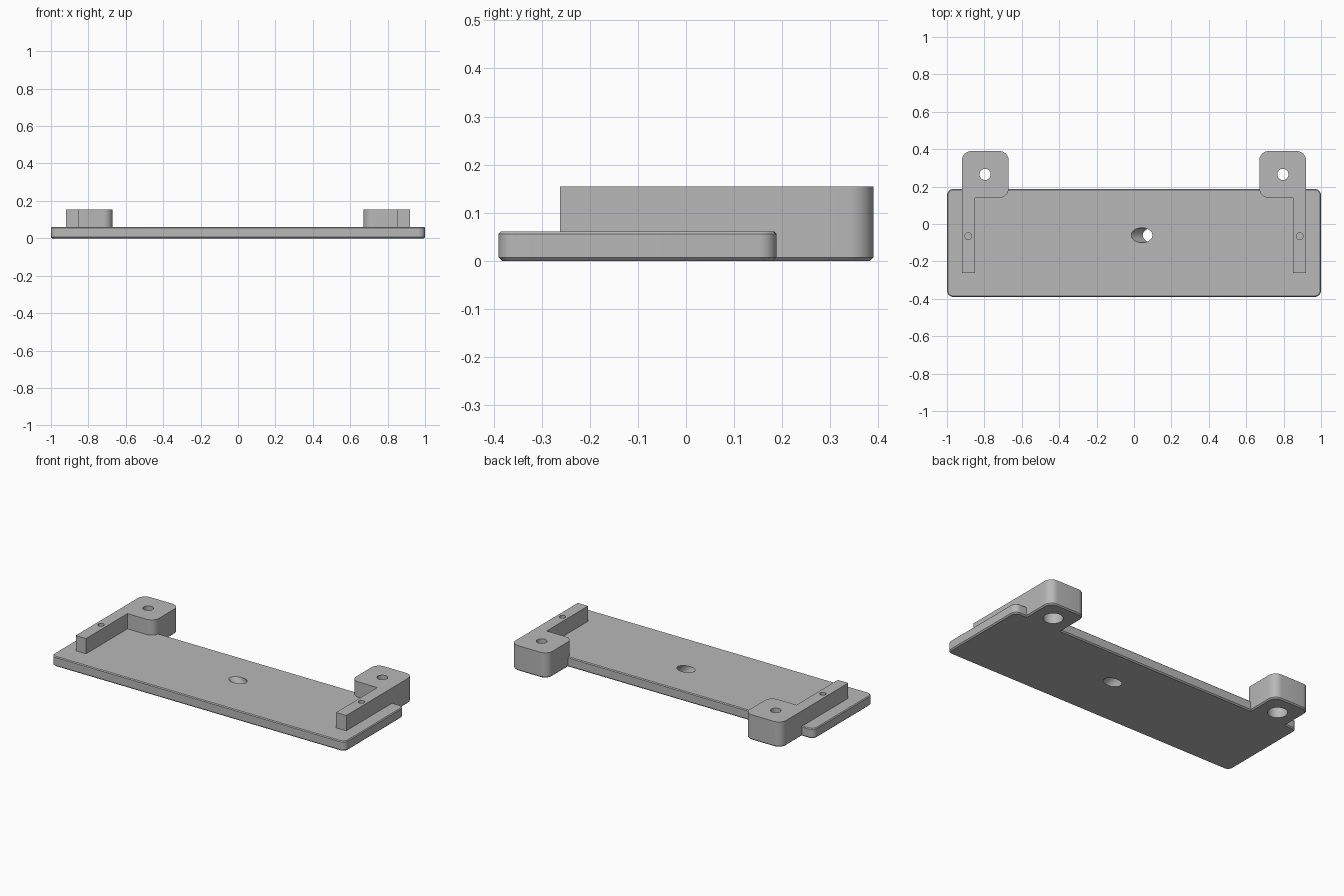
import bpy
import bmesh
from math import cos, sin, pi, radians
from mathutils import Matrix, Vector

if "Cube" in bpy.data.objects:
    bpy.data.objects.remove(bpy.data.objects["Cube"], do_unlink=True)

grey = bpy.data.materials.new("plain grey")
grey.use_nodes = True
grey.diffuse_color = (0.48, 0.48, 0.48, 1)
grey.node_tree.nodes["Principled BSDF"].inputs["Base Color"].default_value = grey.diffuse_color


def make_object(name, bm):
    bmesh.ops.recalc_face_normals(bm, faces=bm.faces)
    mesh = bpy.data.meshes.new(name)
    bm.to_mesh(mesh)
    bm.free()
    mesh.materials.append(grey)
    obj = bpy.data.objects.new(name, mesh)
    bpy.context.collection.objects.link(obj)
    return obj


def rounded_slab(name, x0, x1, y0, y1, radius, levels, steps=8):
    """Rounded rectangle lofted through (height, inset) levels."""
    bm = bmesh.new()
    loops = []
    for z, inset in levels:
        r = radius - inset
        corners = [(x1, y1, -1, -1), (x0, y1, 1, -1), (x0, y0, 1, 1), (x1, y0, -1, 1)]
        loop = []
        for quarter, (cx, cy, sx, sy) in enumerate(corners):
            for i in range(steps + 1):
                a = (quarter + i / steps) * pi / 2
                loop.append(bm.verts.new((cx + sx * radius + r * cos(a),
                                          cy + sy * radius + r * sin(a), z)))
        loops.append(loop)
    n = len(loops[0])
    for low, high in zip(loops, loops[1:]):
        for i in range(n):
            j = (i + 1) % n
            bm.faces.new((low[i], low[j], high[j], high[i]))
    bm.faces.new(loops[0][::-1])
    bm.faces.new(loops[-1])
    return make_object(name, bm)


def box(name, x0, x1, y0, y1, z0, z1):
    bm = bmesh.new()
    bmesh.ops.create_cube(bm, size=1)
    bmesh.ops.scale(bm, vec=(x1 - x0, y1 - y0, z1 - z0), verts=bm.verts)
    bmesh.ops.translate(bm, vec=((x0 + x1) / 2, (y0 + y1) / 2, (z0 + z1) / 2), verts=bm.verts)
    return make_object(name, bm)


def drill(name, x, y, z0, z1, radius, tilt=0):
    bm = bmesh.new()
    place = Matrix.Translation(Vector((x, y, (z0 + z1) / 2))) @ Matrix.Rotation(tilt, 4, "Y")
    bmesh.ops.create_cone(bm, cap_ends=True, segments=32, radius1=radius, radius2=radius,
                          depth=z1 - z0, matrix=place)
    return make_object(name, bm)


def combine(body, tool, operation):
    bpy.context.view_layer.objects.active = body
    mod = body.modifiers.new(tool.name, "BOOLEAN")
    mod.operation = operation
    mod.solver = "EXACT"
    mod.object = tool
    bpy.ops.object.modifier_apply(modifier=mod.name)
    bpy.data.objects.remove(tool, do_unlink=True)


TOP = 0.155

# Base plate with chamfered rims
plate = rounded_slab("mounting_plate", -1, 1, -0.39, 0.188, 0.035,
                     [(0, 0.007), (0.007, 0), (0.056, 0), (0.061, 0.005)])

# Mounting ears and side rails
for s in (-1, 1):
    xs = sorted((s * 0.67, s * 0.92))
    combine(plate, rounded_slab("ear", *xs, 0.14, 0.39, 0.05,
                                [(0, 0.007), (0.007, 0), (TOP, 0)]), "UNION")
    xs = sorted((s * 0.85, s * 0.92))
    combine(plate, box("side_rail", *xs, -0.262, 0.3, 0.03, TOP), "UNION")

# Screw holes, counterbores and pilot holes
for s in (-1, 1):
    combine(plate, drill("screw_hole", s * 0.796, 0.265, -0.1, 0.3, 0.03), "DIFFERENCE")
    combine(plate, drill("counterbore", s * 0.796, 0.265, -0.1, 0.08, 0.055), "DIFFERENCE")
    combine(plate, drill("pilot_hole", s * 0.886, -0.065, 0.07, 0.3, 0.018), "DIFFERENCE")

# Slanted cable hole through the middle
combine(plate, drill("cable_hole", 0.073, -0.06, -0.22, 0.28, 0.04, -radians(45)), "DIFFERENCE")

bpy.ops.object.select_all(action="DESELECT")
plate.select_set(True)
bpy.context.view_layer.objects.active = plate
bpy.ops.object.shade_smooth_by_angle(angle=radians(30))
